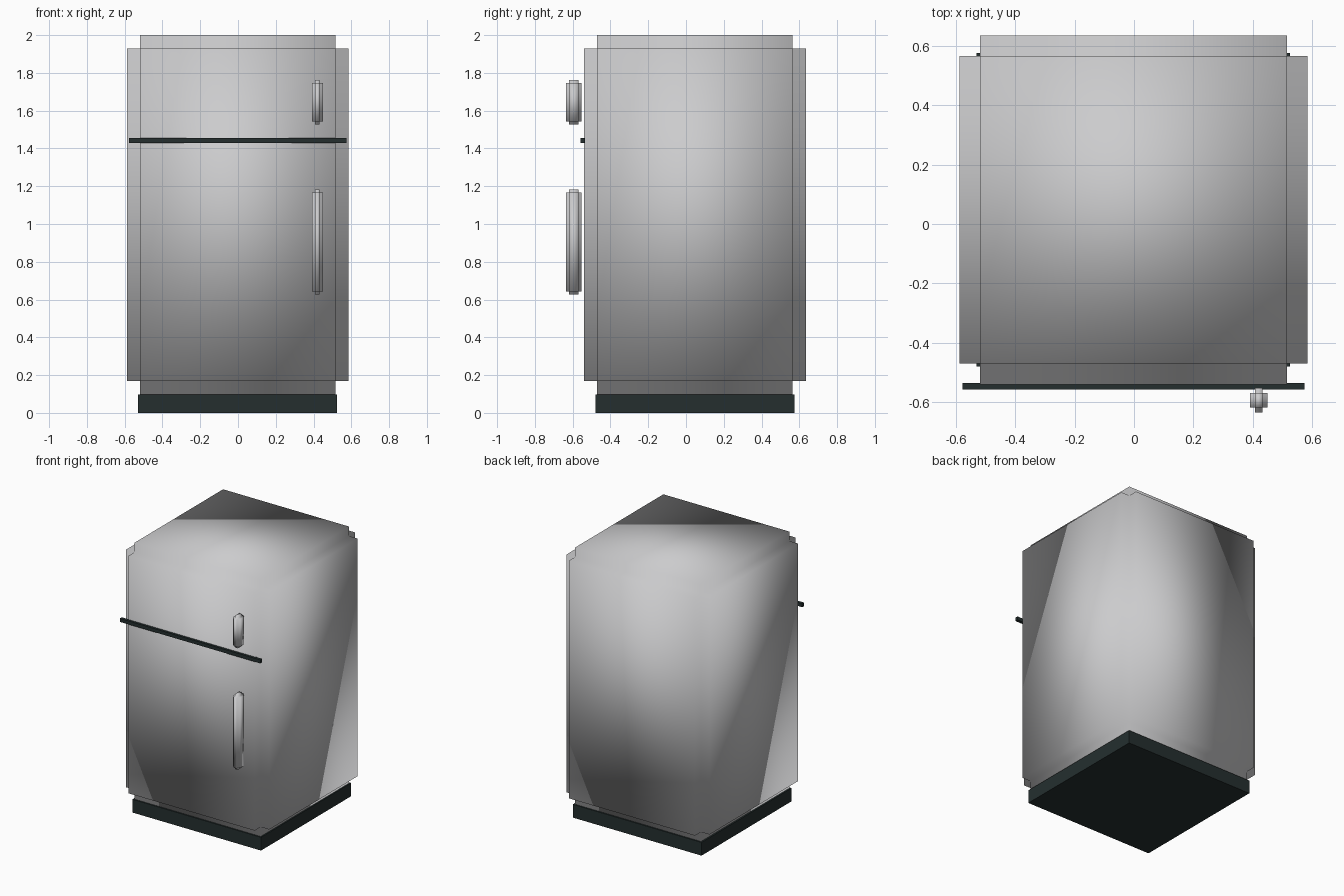
import bpy, bmesh
from mathutils import Vector

if "Cube" in bpy.data.objects:
    bpy.data.objects.remove(bpy.data.objects["Cube"])


def material(name, rgb):
    m = bpy.data.materials.new(name)
    m.diffuse_color = (*rgb, 1)
    m.use_nodes = True
    m.node_tree.nodes["Principled BSDF"].inputs["Base Color"].default_value = m.diffuse_color
    return m


STEEL = material("brushed grey", (0.60, 0.60, 0.61))
DARK = material("dark trim", (0.018, 0.028, 0.028))


def block(name, lo, hi, mat, notch=0.0):
    """Box from lo to hi; notch cuts a square rebate along every edge."""
    lo, hi = Vector(lo), Vector(hi)
    step = Vector((notch,) * 3)
    size, mid = hi - lo - 2 * step, (lo + hi) / 2
    bm = bmesh.new()
    bmesh.ops.create_cube(bm, size=1)
    for v in bm.verts:
        v.co = Vector(a * b for a, b in zip(v.co, size)) + mid
    bm.normal_update()
    if notch:
        # push each face of the core outwards on its own, leaving notched edges
        for f in list(bm.faces):
            n = f.normal.copy()
            inner = list(f.verts)
            outer = [bm.verts.new(v.co + n * notch) for v in inner]
            bm.faces.new(outer)
            for i in range(4):
                j = (i + 1) % 4
                bm.faces.new((inner[i], inner[j], outer[j], outer[i]))
            bm.faces.remove(f)
        # soft shading across the rebates
        for f in bm.faces:
            f.smooth = True
    me = bpy.data.meshes.new(name)
    bm.to_mesh(me)
    bm.free()
    me.materials.append(mat)
    ob = bpy.data.objects.new(name, me)
    bpy.context.collection.objects.link(ob)
    return ob


# cabinet with stepped edges
block("cabinet", (-0.588, -0.54, 0.098), (0.585, 0.635, 2.0), STEEL, 0.07)

# plinth under the cabinet
block("plinth", (-0.53, -0.48, 0.0), (0.525, 0.575, 0.098), DARK)

# strip between the freezer door and the fridge door
block("door_divider", (-0.578, -0.558, 1.43), (0.574, -0.536, 1.456), DARK)

# door handles, same stepped edges on a small scale
for name, z0, z1 in (("freezer_handle", 1.527, 1.763), ("fridge_handle", 0.626, 1.182)):
    block(name, (0.391, -0.635, z0), (0.449, -0.553, z1), STEEL, 0.0165)
